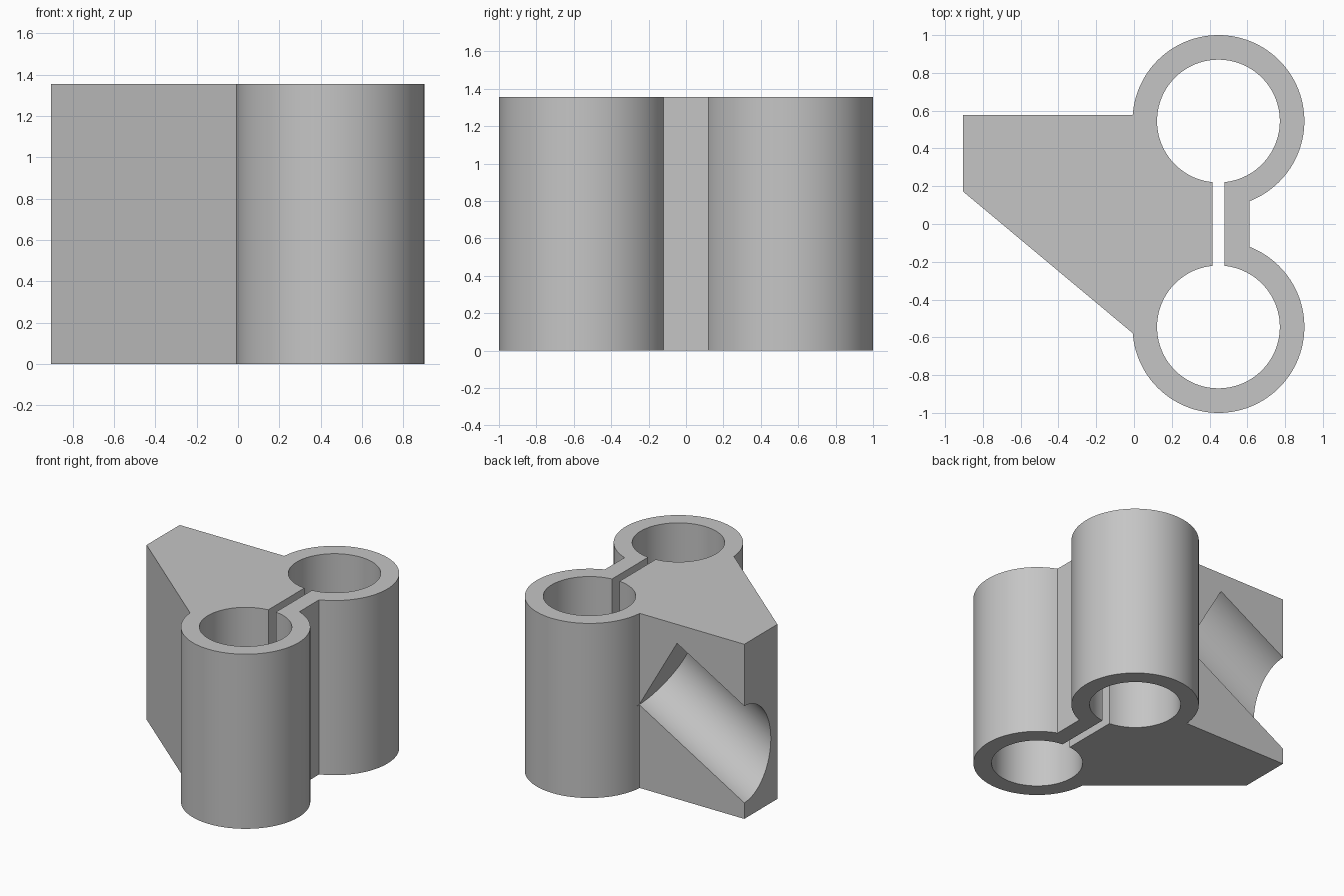
import bpy
import bmesh
from math import radians, cos, sin, acos, asin, tau
from mathutils import Matrix, Vector

cube = bpy.data.objects.get("Cube")
if cube:
    bpy.data.objects.remove(cube, do_unlink=True)

HEIGHT = 1.355
LEFT = -0.905                 # flat end of the bracket
BACK = 0.578                  # grooved back face
CX, CY = 0.447, 0.545         # tube axes at (CX, +-CY)
R_OUT, R_IN = 0.455, 0.325
WEB_X = 0.612                 # outer face of the web between the tubes
SLOT = (0.415, 0.48)

grey = bpy.data.materials.new("light grey")
grey.use_nodes = True
colour = (0.56, 0.56, 0.56, 1)
grey.diffuse_color = colour
grey.node_tree.nodes["Principled BSDF"].inputs["Base Color"].default_value = colour


def arc(cy, radius, start, end, steps=96):
    return [(CX + radius * cos(start + (end - start) * i / steps),
             cy + radius * sin(start + (end - start) * i / steps))
            for i in range(steps + 1)]


def make_object(name, bm):
    bmesh.ops.recalc_face_normals(bm, faces=bm.faces)
    mesh = bpy.data.meshes.new(name)
    bm.to_mesh(mesh)
    bm.free()
    mesh.materials.append(grey)
    obj = bpy.data.objects.new(name, mesh)
    bpy.context.collection.objects.link(obj)
    return obj


def prism(name, outline, z0, z1):
    bm = bmesh.new()
    face = bm.faces.new([bm.verts.new((x, y, z0)) for x, y in outline])
    grown = bmesh.ops.extrude_face_region(bm, geom=[face])["geom"]
    verts = [g for g in grown if isinstance(g, bmesh.types.BMVert)]
    bmesh.ops.translate(bm, verts=verts, vec=(0, 0, z1 - z0))
    return make_object(name, bm)


def cut(target, cutter):
    cutter.hide_render = True
    mod = target.modifiers.new("cut", "BOOLEAN")
    mod.operation = "DIFFERENCE"
    mod.solver = "EXACT"
    mod.object = cutter
    bpy.context.view_layer.objects.active = target
    bpy.ops.object.modifier_apply(modifier=mod.name)
    bpy.data.objects.remove(cutter, do_unlink=True)


# Bracket body: tapered plate joined to two tubes
web = acos((WEB_X - CX) / R_OUT)
side = asin((BACK - CY) / R_OUT)
outline = [(LEFT, BACK), (LEFT, 0.172)]
outline += arc(-CY, R_OUT, tau / 2 + side, tau + web)
outline += arc(CY, R_OUT, -web, tau / 2 - side)
body = prism("clamp_bracket", outline, 0, HEIGHT)

# Two bores linked by a narrow slot
near = acos((SLOT[1] - CX) / R_IN)
far = acos((SLOT[0] - CX) / R_IN)
bores = arc(-CY, R_IN, far, tau + near) + arc(CY, R_IN, -near, tau - far)
cut(body, prism("bore_cutter", bores, -0.1, HEIGHT + 0.1))

# Half-round groove sloping up the back face, with a flat upper end
length = 1.5
axis = Vector((cos(radians(30)), 0, sin(radians(30))))
top_end = Vector((-0.165, BACK, 0.927))
turn = Matrix.Rotation(radians(60), 4, "Y")
bm = bmesh.new()
bmesh.ops.create_cone(bm, cap_ends=True, segments=128, radius1=R_IN, radius2=R_IN,
                      depth=length,
                      matrix=Matrix.Translation(top_end - axis * length / 2) @ turn)
cut(body, make_object("groove_cutter", bm))

# Smooth curved walls, keep hard edges
bpy.ops.object.select_all(action="DESELECT")
body.select_set(True)
bpy.context.view_layer.objects.active = body
bpy.ops.object.shade_smooth_by_angle(angle=radians(30))
